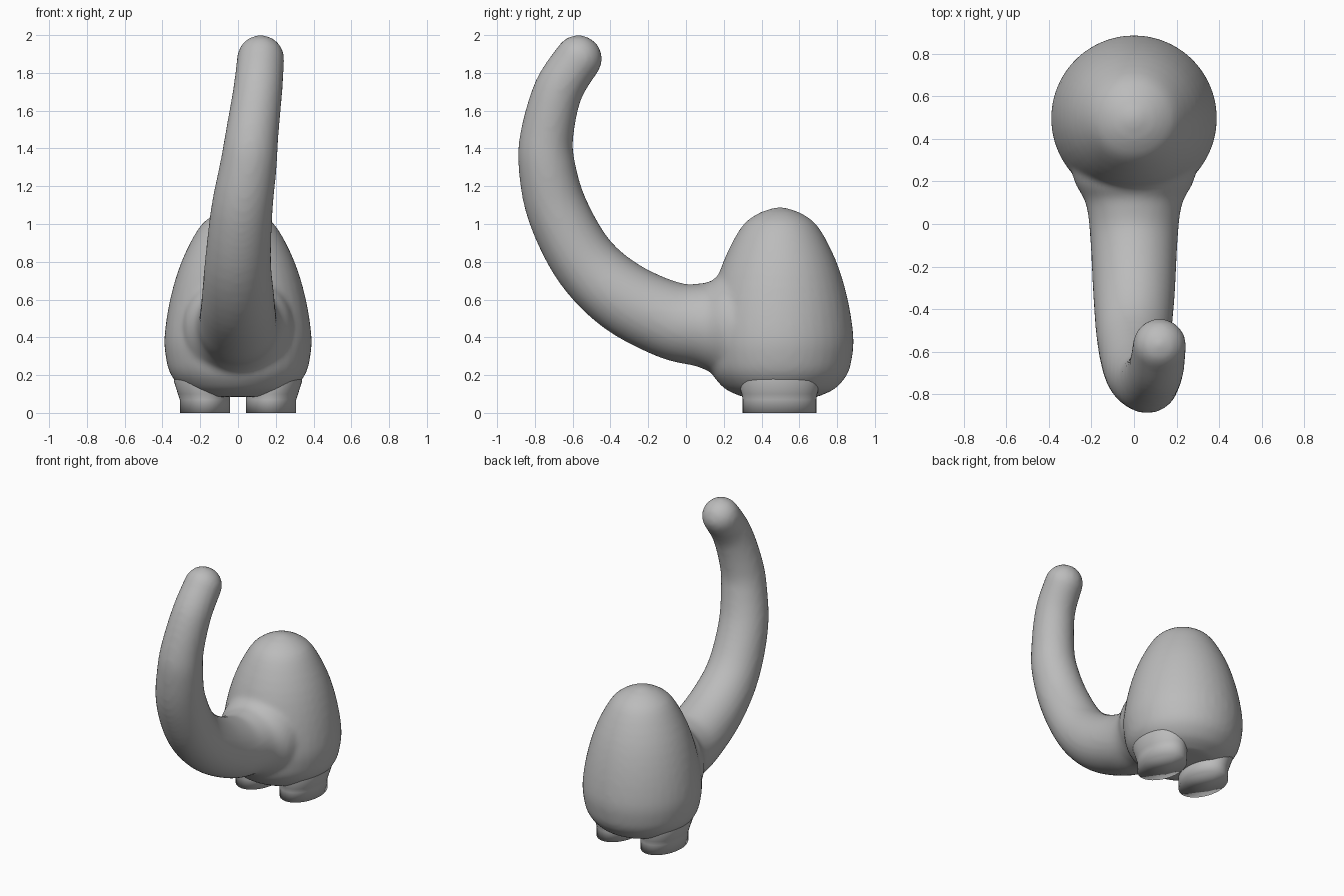
import bpy, bmesh, math
from mathutils import Vector

if "Cube" in bpy.data.objects:
    bpy.data.objects.remove(bpy.data.objects["Cube"])

grey = bpy.data.materials.new("plain grey")
grey.use_nodes = True
grey.diffuse_color = (0.5, 0.5, 0.5, 1)
grey.node_tree.nodes["Principled BSDF"].inputs["Base Color"].default_value = (0.5, 0.5, 0.5, 1)


def spline(keys, steps):
    """Smooth curve through all keys (Catmull-Rom, any number of values)."""
    k = [keys[0]] + keys + [keys[-1]]
    out = []
    for a, b, c, d in zip(k, k[1:], k[2:], k[3:]):
        for i in range(steps):
            t = i / steps
            out.append([q + 0.5 * t * (r - p + t * (2*p - 5*q + 4*r - s + t * (3*(q - r) + s - p)))
                        for p, q, r, s in zip(a, b, c, d)])
    return out + [list(keys[-1])]


def loft(bm, rings, sides=40):
    """Rings are (centre, axis u, axis v); both ends are closed."""
    loops = []
    for c, u, v in rings:
        angles = [2 * math.pi * i / sides for i in range(sides)]
        loops.append([bm.verts.new(c + u * math.cos(a) + v * math.sin(a)) for a in angles])
    for lo, hi in zip(loops, loops[1:]):
        for i in range(sides):
            j = (i + 1) % sides
            bm.faces.new((lo[i], lo[j], hi[j], hi[i]))
    bm.faces.new(loops[0][::-1])
    bm.faces.new(loops[-1])


def finish(bm, name):
    bmesh.ops.recalc_face_normals(bm, faces=bm.faces)
    mesh = bpy.data.meshes.new(name)
    bm.to_mesh(mesh)
    bm.free()
    mesh.materials.append(grey)
    mesh.shade_smooth()
    obj = bpy.data.objects.new(name, mesh)
    bpy.context.collection.objects.link(obj)
    return obj


X, Y = Vector((1, 0, 0)), Vector((0, 1, 0))
bm = bmesh.new()

# Egg-shaped body: (height, radius)
egg = [(.085, .2), (.12, .28), (.16, .325), (.21, .36), (.28, .38), (.4, .39), (.6, .36),
       (.8, .3), (.98, .207), (1.05, .125), (1.08, .05), (1.09, .01)]
loft(bm, [(Vector((0, .497, z)), X * r, Y * r) for z, r in spline(egg, 3)])

# Curved neck: (x, y, z, radius), flaring into the body and leaning to the left
neck = [(0, .32, .45, .31), (0, .2, .46, .28), (0, .09, .465, .225), (0, -.08, .49, .205),
        (0, -.33, .61, .192), (0, -.535, .8, .175), (.02, -.68, 1.07, .163),
        (.055, -.737, 1.31, .15), (.075, -.735, 1.48, .14), (.105, -.675, 1.71, .13),
        (.12, -.57, 1.875, .125)]
path = spline(neck, 5)
rings = []
for i, (x, y, z, r) in enumerate(path):
    before, after = path[max(i - 1, 0)], path[min(i + 1, len(path) - 1)]
    tangent = (Vector(after[:3]) - Vector(before[:3])).normalized()
    u = (X - tangent * tangent.x).normalized()
    rings.append((Vector((x, y, z)), u * r, tangent.cross(u) * r))
# Rounded tip
centre, u, v = rings[-1]
for step in range(1, 8):
    a = step * math.pi / 16
    rings.append((centre + tangent * r * math.sin(a), u * math.cos(a), v * math.cos(a)))
loft(bm, rings)

# Fuse the neck and body with a softened joint
body = finish(bm, "body_and_neck")
fuse = body.modifiers.new("fuse", 'REMESH')
fuse.mode = 'VOXEL'
fuse.voxel_size = 0.018
fuse.use_smooth_shade = True
soften = body.modifiers.new("soften", 'SMOOTH')
soften.factor = 0.5
soften.iterations = 6

# Oval feet: (height, outward shift, half width, half depth)
foot = [(0, 0, .133, .195), (.07, 0, .133, .195), (.1, .005, .138, .2), (.17, .01, .155, .22), (.24, .0, .15, .21)]
for side, name in ((-1, "right_foot"), (1, "left_foot")):
    bm = bmesh.new()
    loft(bm, [(Vector((side * (.175 + s), .495, z)), X * w, Y * d) for z, s, w, d in foot])
    finish(bm, name)
